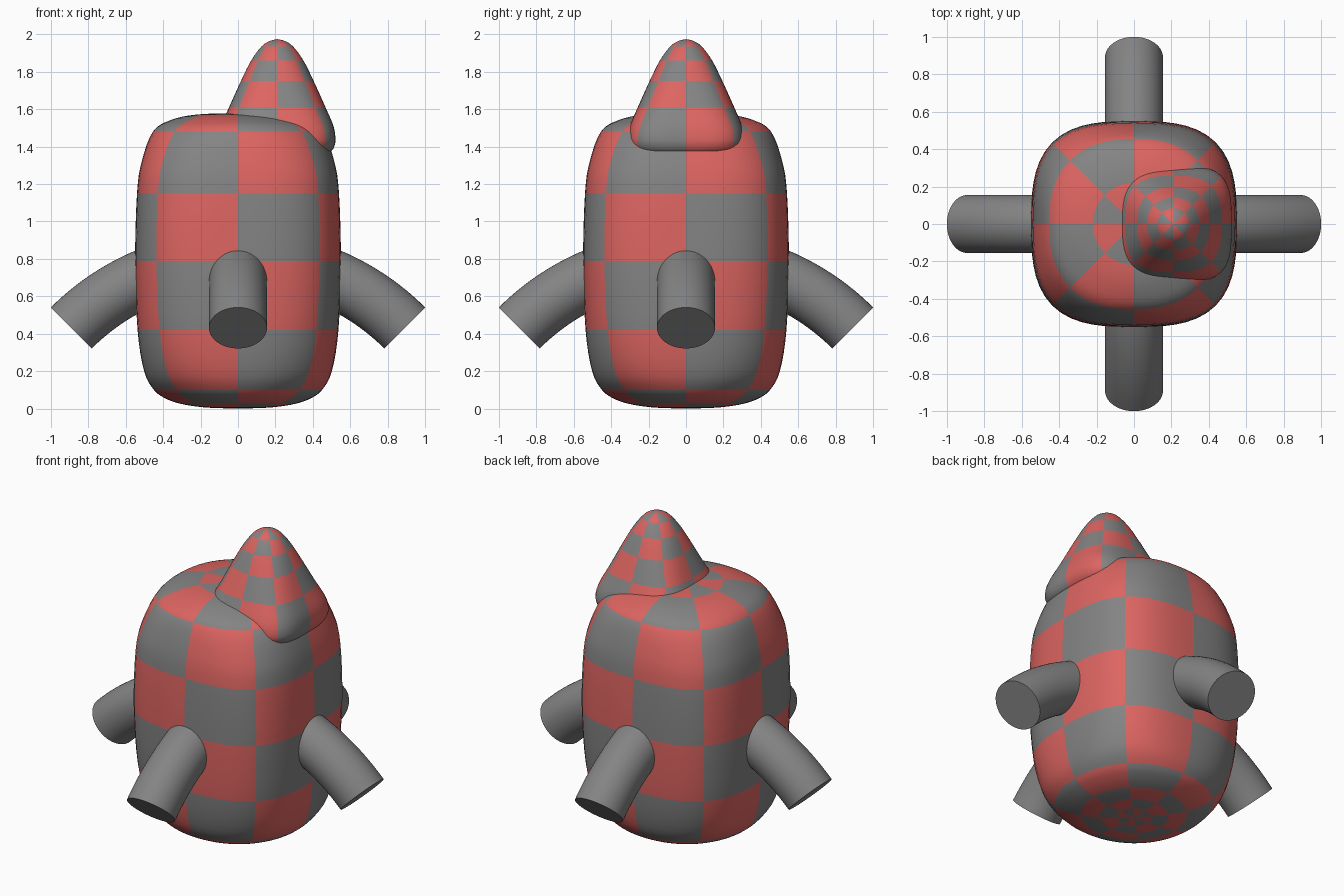
import bpy, bmesh, math
from mathutils import Vector

if "Cube" in bpy.data.objects:
    bpy.data.objects.remove(bpy.data.objects["Cube"])


def material(name, rgb):
    m = bpy.data.materials.new(name)
    m.diffuse_color = (*rgb, 1)
    m.use_nodes = True
    m.node_tree.nodes["Principled BSDF"].inputs["Base Color"].default_value = m.diffuse_color
    return m


RED = material("coral red", (0.72, 0.13, 0.12))
GRAY = material("mid gray", (0.23, 0.23, 0.23))
SEG = 64   # segments around, eight per checker sector
SUB = 4    # rings between profile points


def spline(p0, p1, p2, p3, t):
    return [0.5 * (2 * b + (c - a) * t + (2 * a - 5 * b + 4 * c - d) * t * t
                   + (3 * b - a - 3 * c + d) * t ** 3)
            for a, b, c, d in zip(p0, p1, p2, p3)]


def finish(bm, name, mats):
    bmesh.ops.recalc_face_normals(bm, faces=bm.faces)
    me = bpy.data.meshes.new(name)
    bm.to_mesh(me)
    bm.free()
    ob = bpy.data.objects.new(name, me)
    bpy.context.collection.objects.link(ob)
    for m in mats:
        me.materials.append(m)
    bpy.ops.object.select_all(action='DESELECT')
    bpy.context.view_layer.objects.active = ob
    ob.select_set(True)
    bpy.ops.object.shade_smooth_by_angle(angle=math.radians(40))
    return ob


def checkered_shell(name, cx, profile):
    """Rounded-square lathe. Profile points: radius, z, squareness, checker band."""
    rows, bands = [], []
    last = len(profile) - 1
    for i in range(last):
        pts = [profile[min(max(j, 0), last)][:3] for j in range(i - 1, i + 3)]
        for s in range(SUB):
            rows.append(spline(*pts, s / SUB))
            bands.append(profile[i][3])
    rows.append(profile[last][:3])
    bm = bmesh.new()
    rings = []
    for k, (r, z, n) in enumerate(rows):
        if k in (0, len(rows) - 1):
            rings.append([bm.verts.new((cx, 0, z))] * SEG)
            continue
        ring = []
        for j in range(SEG):
            a = 2 * math.pi * j / SEG
            c, s = math.cos(a), math.sin(a)
            q = max(r, 0.003) / (abs(c) ** n + abs(s) ** n) ** (1 / n)
            ring.append(bm.verts.new((cx + q * c, q * s, z)))
        rings.append(ring)
    for k in range(len(rows) - 1):
        for j in range(SEG):
            j2 = (j + 1) % SEG
            quad = [rings[k][j], rings[k][j2], rings[k + 1][j2], rings[k + 1][j]]
            f = bm.faces.new(list(dict.fromkeys(quad)))
            f.material_index = (j * 8 // SEG + bands[k]) % 2
    return finish(bm, name, [RED, GRAY])


# Body: tall rounded block with checker bands
checkered_shell("body", 0, [
    (0, 0, 2, 1), (0.1, 0.002, 2, 2), (0.2, 0.008, 2, 3), (0.31, 0.026, 2, 4),
    (0.39, 0.055, 2.1, 4), (0.45, 0.10, 2.2, 5), (0.502, 0.20, 2.5, 5),
    (0.537, 0.42, 2.8, 6), (0.55, 0.79, 3, 7), (0.54, 1.15, 3, 8),
    (0.515, 1.32, 2.8, 8), (0.455, 1.48, 2.4, 9), (0.36, 1.542, 2.1, 9),
    (0.22, 1.572, 2, 10), (0, 1.58, 2, 10)])

# Off-centre pointed cap
checkered_shell("pointed_cap", 0.21, [
    (0, 1.35, 3, 0), (0.2, 1.352, 3.3, 0), (0.28, 1.37, 3.5, 0),
    (0.308, 1.41, 3.6, 0), (0.31, 1.46, 3.6, 0), (0.297, 1.52, 3.3, 0),
    (0.258, 1.61, 2.9, 1), (0.195, 1.75, 2.5, 2), (0.14, 1.86, 2.2, 3),
    (0.085, 1.935, 2, 4), (0.04, 1.965, 2, 4), (0, 1.975, 2, 4)])


# Arms: four round tubes curving downwards to a flat cut end
def arm(name, heading):
    R, rad, steps, sides = 1.26, 0.155, 20, 48
    out = Vector((math.cos(heading), math.sin(heading), 0))
    side = Vector((-out.y, out.x, 0))
    up = Vector((0, 0, 1))
    bm = bmesh.new()
    rings = []
    for i in range(steps + 1):
        t = math.radians(45) * i / steps
        radial = out * math.sin(t) + up * math.cos(t)
        centre = up * (0.80 - R) + radial * R
        rings.append([bm.verts.new(centre + rad * (
            radial * math.cos(2 * math.pi * j / sides)
            + side * math.sin(2 * math.pi * j / sides))) for j in range(sides)])
    for a, b in zip(rings, rings[1:]):
        for j in range(sides):
            k = (j + 1) % sides
            bm.faces.new((a[j], a[k], b[k], b[j]))
    bm.faces.new(rings[0])
    bm.faces.new(rings[-1])
    finish(bm, name, [GRAY])


for i, label in enumerate(("right", "back", "left", "front")):
    arm(label + "_arm", i * math.pi / 2)
